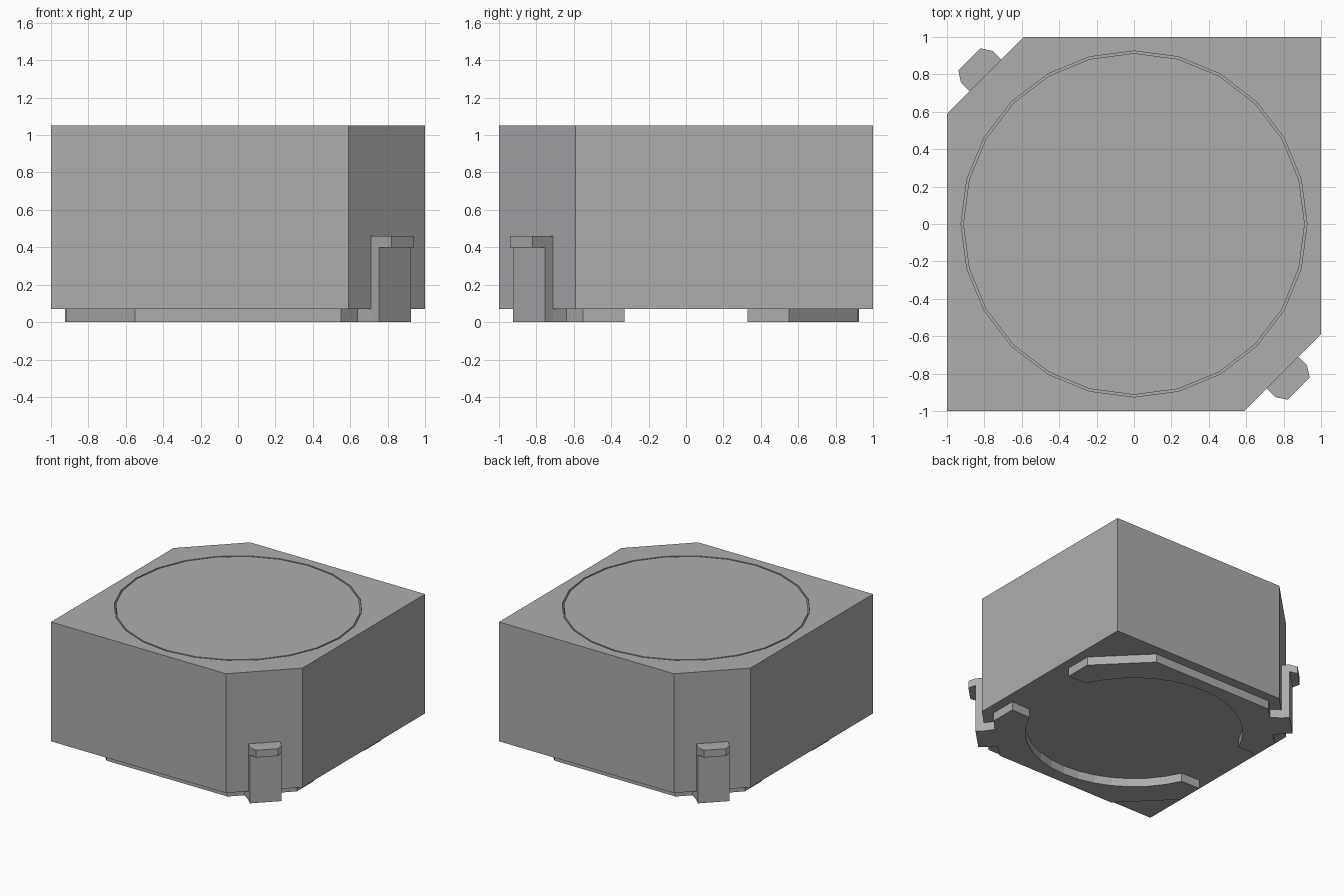
import bpy, bmesh
from math import cos, sin, tau, radians, sqrt
from mathutils import Matrix

if "Cube" in bpy.data.objects:
    bpy.data.objects.remove(bpy.data.objects["Cube"])

grey = bpy.data.materials.new("component grey")
grey.use_nodes = True
COLOUR = (0.42, 0.42, 0.43, 1)
grey.diffuse_color = COLOUR
grey.node_tree.nodes["Principled BSDF"].inputs["Base Color"].default_value = COLOUR

BASE, TOP = 0.07, 1.05
CORNER = 0.59      # where the cut corners start
GROOVE = 0.925     # outer radius of the top groove
DEPTH = 0.1


def upright(a, b, h):
    return (a, b, h)


def across_corner(u, z, v):
    """Frame of the cut corner: u points outward, v runs along the cut."""
    return ((u + v) / sqrt(2), (v - u) / sqrt(2), z)


def prism(name, outline, low, high, place=upright):
    """Extrude a closed outline between two heights in the given frame."""
    bm = bmesh.new()
    face = bm.faces.new([bm.verts.new((a, b, low)) for a, b in outline])
    new = bmesh.ops.extrude_face_region(bm, geom=[face])["geom"]
    for v in new:
        if isinstance(v, bmesh.types.BMVert):
            v.co.z = high
    for v in bm.verts:
        v.co = place(*v.co)
    bmesh.ops.recalc_face_normals(bm, faces=bm.faces)
    mesh = bpy.data.meshes.new(name)
    bm.to_mesh(mesh)
    bm.free()
    mesh.materials.append(grey)
    obj = bpy.data.objects.new(name, mesh)
    bpy.context.collection.objects.link(obj)
    return obj


def arc(radius, start, end, steps):
    angles = [start + (end - start) * i / steps for i in range(steps + 1)]
    return [(radius * cos(t), radius * sin(t)) for t in angles]


# Square housing with two opposite corners cut off
half = [(-1, -1), (CORNER, -1), (1, -CORNER)]
housing = prism("housing", half + [(-x, -y) for x, y in half], BASE, TOP)

# Round pocket in the top, filled by the core so a fine groove remains
cutter = prism("pocket_cutter", arc(GROOVE, 0, tau, 24)[:-1], TOP - DEPTH, TOP + DEPTH)
cut = housing.modifiers.new("pocket", "BOOLEAN")
cut.operation = "DIFFERENCE"
cut.solver = "EXACT"
cut.object = cutter
bpy.context.view_layer.objects.active = housing
bpy.ops.object.modifier_apply(modifier=cut.name)
bpy.data.objects.remove(cutter)
prism("core_top", arc(GROOVE - 0.012, 0, tau, 24)[:-1], TOP - DEPTH, TOP)

# Flat foot: bevelled outside, round inside, reaching out to the cut corner
foot = [(-0.92, -0.33), (-0.92, -0.55), (-0.55, -0.92), (0.55, -0.92),
        (0.64, -0.83), (0.71, -0.88), (0.88, -0.71), (0.83, -0.64),
        (0.92, -0.55), (0.92, -0.33)]
foot += arc(0.82, radians(-24), radians(-156), 14)

# Upright clip with an outward lip that narrows towards its tip
wall, face_out, tip = 1.124, 1.188, 1.245
clip = [(wall, 0), (face_out, 0), (face_out, 0.4), (tip, 0.4), (tip, 0.46),
        (face_out, 0.46), (wall, 0.46)]


def clip_frame(u, z, v):
    return across_corner(u, z, v * (0.7 if u > 1.2 else 1))


for side, turn in (("front", 0), ("back", tau / 2)):
    parts = [prism(side + "_foot", foot, 0, BASE),
             prism(side + "_clip", clip, -0.12, 0.12, clip_frame)]
    for part in parts:
        part.data.transform(Matrix.Rotation(turn, 4, "Z"))
